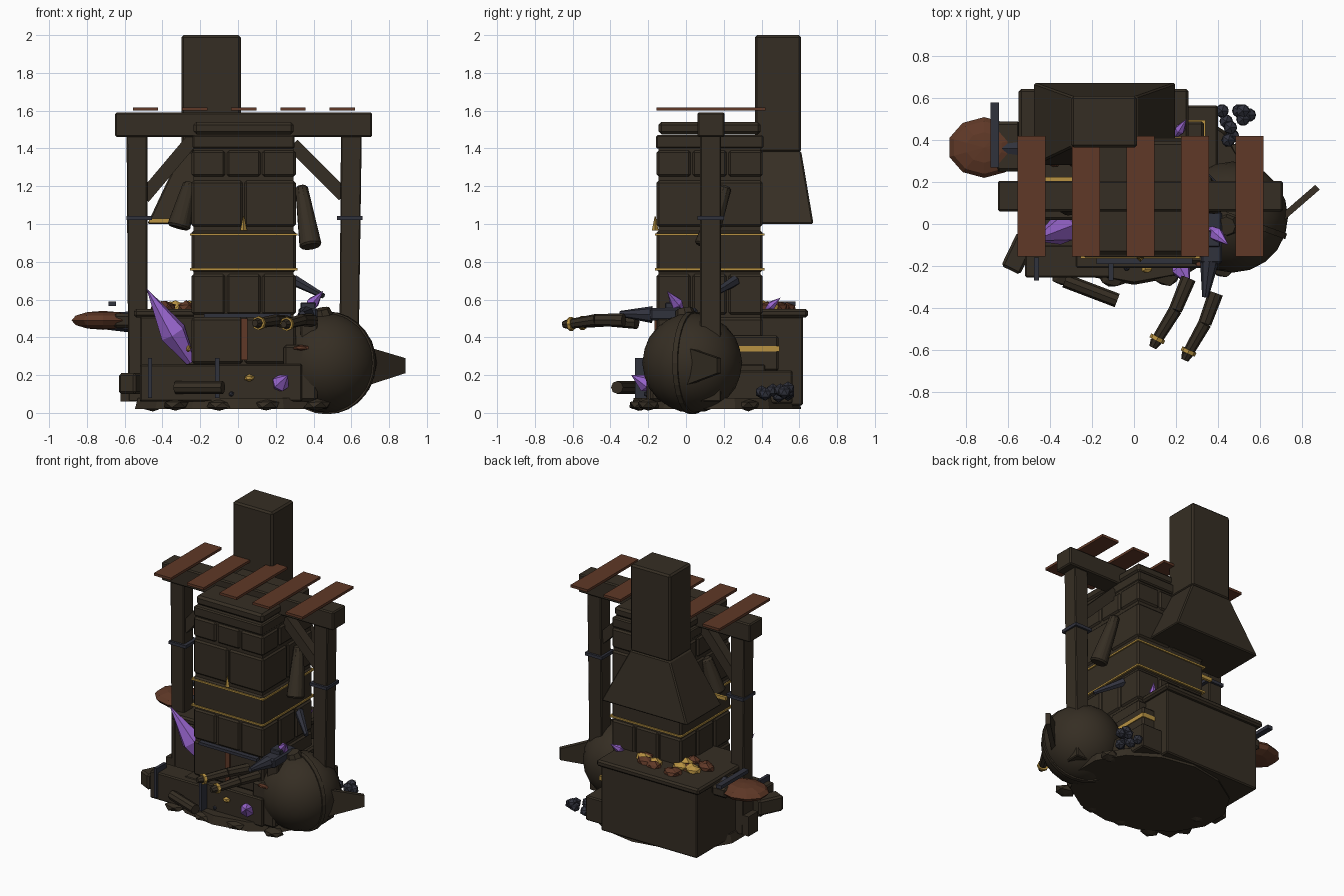
import bpy, bmesh, math, random
from mathutils import Vector, Matrix

if "Cube" in bpy.data.objects:
    bpy.data.objects.remove(bpy.data.objects["Cube"])

random.seed(4)


def material(name, rgb):
    m = bpy.data.materials.new(name)
    m.diffuse_color = (*rgb, 1)
    m.use_nodes = True
    m.node_tree.nodes["Principled BSDF"].inputs["Base Color"].default_value = m.diffuse_color
    return m


DARK = material("soot brown", (0.036, 0.027, 0.017))
WOOD = material("red brown wood", (0.115, 0.040, 0.020))
GOLD = material("gold", (0.48, 0.29, 0.055))
VIOLET = material("violet crystal", (0.34, 0.14, 0.66))
IRON = material("blue grey iron", (0.030, 0.032, 0.046))


def finish(name, bm, mat, bevel=0, smooth=False):
    bmesh.ops.recalc_face_normals(bm, faces=bm.faces[:])
    me = bpy.data.meshes.new(name)
    bm.to_mesh(me)
    bm.free()
    me.materials.append(mat)
    ob = bpy.data.objects.new(name, me)
    bpy.context.collection.objects.link(ob)
    if bevel:
        b = ob.modifiers.new("soft edges", 'BEVEL')
        b.width, b.segments, b.limit_method = bevel, 1, 'ANGLE'
    if smooth:
        for p in me.polygons:
            p.use_smooth = True
    return ob


def box(name, lo, hi, mat=DARK, bevel=0.008, top=None, turn=0):
    """Box between two corners; top=(x0, x1, y0, y1) makes it a frustum."""
    bm = bmesh.new()
    c = [(a + b) / 2 for a, b in zip(lo, hi)]
    bmesh.ops.create_cube(bm, size=1)
    for v in bm.verts:
        s = [k > 0 for k in v.co]
        p = [hi[i] if s[i] else lo[i] for i in range(3)]
        if top and s[2]:
            p[0], p[1] = top[s[0]], top[2 + s[1]]
        v.co = p
    if turn:
        bmesh.ops.rotate(bm, verts=bm.verts[:], cent=c, matrix=Matrix.Rotation(turn, 3, 'Z'))
    return finish(name, bm, mat, bevel)


def rod(name, p, q, r1, r2, mat=DARK, n=8, bevel=0, square=False):
    """Tapered bar from p to q."""
    p, q = Vector(p), Vector(q)
    bm = bmesh.new()
    m = Matrix.Translation((p + q) / 2) @ (q - p).to_track_quat('Z', 'Y').to_matrix().to_4x4()
    if square:
        m = m @ Matrix.Rotation(math.pi / 4, 4, 'Z')
    bmesh.ops.create_cone(bm, cap_ends=True, segments=4 if square else n,
                          radius1=r1, radius2=r2, depth=(q - p).length, matrix=m)
    return finish(name, bm, mat, bevel)


def lump(name, c, r, mat=DARK, sub=1, smooth=False, jitter=0.0):
    bm = bmesh.new()
    bmesh.ops.create_icosphere(bm, subdivisions=sub, radius=1)
    for v in bm.verts:
        k = 1 + random.uniform(-jitter, jitter)
        v.co = [c[i] + v.co[i] * r[i] * k for i in range(3)]
    return finish(name, bm, mat, 0, smooth)


def crystal(name, p, q, r):
    p, q = Vector(p), Vector(q)
    mid = p.lerp(q, 0.4)
    rod(name + "_root", p, mid, r * 0.35, r, VIOLET, 6)
    rod(name + "_tip", mid, q, r, 0.0, VIOLET, 6)


# ground slab and rubble
bm = bmesh.new()
bmesh.ops.create_cone(bm, cap_ends=True, segments=14, radius1=1, radius2=0.97, depth=0.06)
for v in bm.verts:
    v.co = (v.co.x * 0.56, v.co.y * 0.45 + 0.16, v.co.z + 0.05)
finish("ground_slab", bm, DARK)
for x, y in ((-0.33, -0.24), (0.42, -0.2), (0.48, 0.33), (-0.45, 0.1), (0.15, -0.24), (-0.1, -0.25)):
    lump("rubble", (x, y, 0.042), (0.075, 0.06, 0.032), DARK, 1, False, 0.1)

# furnace tower: plinth, core, stone courses, caps
X0, X1, Y0, Y1 = -0.25, 0.31, -0.16, 0.41
box("tower_plinth", (-0.28, -0.21, 0.06), (0.34, 0.42, 0.26))
box("tower_core", (X0 + .015, Y0 + .015, 0.1), (X1 - .015, Y1 - .015, 1.42), DARK, 0)
for z0, z1, n in ((0.26, 0.505, 2), (0.52, 0.735, 3), (0.745, 0.965, 1), (0.985, 1.23, 2), (1.25, 1.39, 3)):
    w, d = (X1 - X0) / n, (Y1 - Y0) / n
    for i in range(n):
        for j in range(n):
            if n > 2 and i == j == 1:
                continue
            box("tower_stone", (X0 + w * i + .004, Y0 + d * j + .004, z0),
                (X0 + w * (i + 1) - .004, Y0 + d * (j + 1) - .004, z1), DARK, 0.012)
box("tower_cap_lower", (X0 + .01, Y0, 1.40), (X1 - .01, Y1, 1.47))
box("tower_cap_upper", (X0 + .015, Y0 + .015, 1.475), (X1 - .015, Y1 - .015, 1.54), DARK, 0.015)
for z in (0.76, 0.945):
    box("gold_band", (X0 - .005, Y0 - .005, z - .006), (X1 + .005, Y1 + .005, z + .006), GOLD, 0)
rod("gold_spike", (0.03, -0.163, 0.965), (0.03, -0.163, 1.04), 0.018, 0.003, GOLD, 4)
box("door_plank", (0.015, -0.168, 0.28), (0.05, -0.155, 0.50), WOOD, 0)
box("door_lintel_bar", (-0.18, -0.19, 0.505), (0.28, -0.155, 0.525), IRON, 0)

# timber frame and roof slats
box("top_beam", (-0.65, 0.06, 1.46), (0.71, 0.205, 1.59))
for name, xb, xt in (("left_post", -0.53, -0.535), ("right_post", 0.585, 0.60)):
    box(name, (xb - .05, 0.075, 0.06), (xb + .05, 0.185, 1.47), DARK, 0.006,
        (xt - .055, xt + .055, 0.075, 0.185))
    box("post_bracket", (xb - .06, 0.06, 1.02), (xb + .075, 0.2, 1.042), IRON, 0)
rod("left_brace", (-0.5, 0.13, 1.14), (-0.23, 0.13, 1.46), 0.05, 0.05, square=True)
rod("right_brace", (0.56, 0.13, 1.15), (0.29, 0.13, 1.42), 0.05, 0.05, square=True)
for i in range(5):
    x = -0.49 + 0.2605 * i
    box("roof_slat", (x - .067, -0.155, 1.60), (x + .067, 0.42, 1.618), WOOD, 0)

# forge hearth, coals, hood, chimney
box("hearth_body", (-0.52, 0.02, 0.04), (0.24, 0.62, 0.51))
box("hearth_rim", (-0.55, 0.02, 0.505), (0.26, 0.645, 0.55), DARK, 0.012)
for i in range(16):
    c = (random.uniform(-0.42, 0.08), random.uniform(0.28, 0.56), 0.555)
    lump("ember", c, (0.06, 0.05, 0.035), WOOD if i % 3 else GOLD, 1, False, 0.2)
box("hood", (-0.48, 0.28, 1.0), (0.20, 0.675, 1.385), DARK, 0.008, (-0.30, 0.015, 0.365, 0.61))
box("chimney", (-0.30, 0.365, 1.38), (0.015, 0.61, 2.0), DARK, 0.012)

# round bellows sack with seam and tail fin
SC = Vector((0.47, 0.033, 0.265))
lump("round_sack", SC, (0.265, 0.265, 0.265), DARK, 3, True)
bm = bmesh.new()
N = 28
rings = []
for i in range(N):
    a = math.tau * i / N
    d = Vector((0.94 * math.cos(a), -0.34 * math.cos(a), math.sin(a)))
    s = Vector((0.34, 0.94, 0)) * 0.014
    rings.append([bm.verts.new(SC + d * r + s * k) for r, k in ((.25, -1), (.272, -1), (.272, 1), (.25, 1))])
for i in range(N):
    a, b = rings[i], rings[(i + 1) % N]
    for k in range(4):
        bm.faces.new((a[k], a[k - 1], b[k - 1], b[k]))
finish("sack_seam", bm, DARK)
rod("sack_knot", (0.45, 0.0, 0.5), (0.44, -0.01, 0.55), 0.06, 0.045)
bm = bmesh.new()
for x, y, z0, z1 in ((0.69, 0.015, 0.15, 0.345), (0.875, 0.175, 0.21, 0.29)):
    for k in (-0.011, 0.011):
        for z in (z0, z1):
            bm.verts.new((x - k, y + k, z))
bmesh.ops.convex_hull(bm, input=bm.verts[:])
finish("tail_fin", bm, DARK)

# anvil on a stump, with horn and two tong arms
box("anvil_stump", (0.24, -0.19, 0.06), (0.42, 0.06, 0.36), DARK, 0.015)
box("anvil_waist", (0.33, -0.15, 0.34), (0.42, 0.02, 0.5), DARK)
box("anvil_body", (0.32, -0.19, 0.49), (0.42, 0.06, 0.555), IRON, 0.01)
rod("anvil_horn", (0.36, -0.18, 0.52), (0.34, -0.35, 0.525), 0.045, 0.015, IRON)
box("anvil_top", (0.33, -0.11, 0.55), (0.41, -0.03, 0.585), IRON, 0.005)
for p, q in (((0.26, -0.26, 0.48), (0.105, -0.56, 0.475)), ((0.39, -0.33, 0.49), (0.255, -0.62, 0.47))):
    p, q = Vector(p), Vector(q)
    mid = p.lerp(q, 0.5) + Vector((0.015, 0, 0.012))
    rod("tong_arm_rear", p, mid, 0.036, 0.032)
    rod("tong_arm_front", mid, q, 0.032, 0.026)
    rod("tong_ring", p.lerp(q, 0.93), p.lerp(q, 0.99), 0.037, 0.037, GOLD)
    rod("tong_tip", q, q + (q - p) * 0.1, 0.028, 0.018)
rod("iron_spike", (0.3, 0.26, 0.70), (0.45, 0.13, 0.62), 0.03, 0.015, IRON, 6)

# trough with straps, corner block, loose log
box("trough", (-0.52, -0.255, 0.06), (-0.1, -0.1, 0.255))
for x in (-0.465, -0.11):
    box("trough_strap", (x - .011, -0.27, 0.08), (x + .011, -0.16, 0.29), IRON, 0)
box("corner_block", (-0.6, -0.23, 0.1), (-0.5, -0.05, 0.21), DARK, 0.012, None, -0.45)
rod("corner_post", (-0.57, 0.13, 0.06), (-0.57, 0.13, 0.2), 0.075, 0.075, square=True)
rod("loose_log", (-0.33, -0.27, 0.135), (-0.08, -0.365, 0.135), 0.034, 0.034)

# hanging bags and gold hook bar
rod("right_bag", (0.335, 0.21, 1.2), (0.385, 0.10, 0.88), 0.035, 0.062, DARK, 10, 0.012)
rod("left_bag", (-0.25, 0.13, 1.22), (-0.315, 0.10, 0.98), 0.04, 0.065, DARK, 10, 0.012)
box("gold_hook_bar", (-0.47, 0.205, 1.005), (-0.26, 0.225, 1.03), GOLD, 0)

# hand bellows on the left
bm = bmesh.new()
bmesh.ops.create_uvsphere(bm, u_segments=10, v_segments=6, radius=1)
for v in bm.verts:
    v.co = (-0.715 + v.co.x * 0.175, 0.365 + v.co.y * 0.145, 0.49 + v.co.z * 0.05)
finish("bellows_leather", bm, WOOD)
rod("bellows_collar", (-0.69, 0.36, 0.485), (-0.52, 0.36, 0.48), 0.045, 0.06, IRON)
box("bellows_back", (-0.66, 0.25, 0.45), (-0.54, 0.49, 0.525), DARK, 0.015)
box("bellows_bar", (-0.685, 0.27, 0.565), (-0.645, 0.58, 0.59), IRON, 0)

# chest with gold band, step and coal pile
box("chest_step", (0.2, 0.2, 0.05), (0.40, 0.565, 0.225))
box("chest", (0.2, 0.2, 0.22), (0.335, 0.49, 0.41), DARK, 0.012)
box("chest_band", (0.2, 0.195, 0.325), (0.341, 0.496, 0.355), GOLD, 0)
for x, y, z in ((.45, .40, .11), (.46, .46, .12), (.52, .50, .12), (.55, .52, .11), (.5, .54, .11),
                (.42, .54, .1), (.47, .42, .1), (.44, .49, .09), (.52, .54, .13)):
    lump("coal", (x, y, z), (0.036, 0.036, 0.036), IRON, 1)

# crystals and nuggets
crystal("large_crystal", (-0.25, 0.01, 0.27), (-0.485, -0.08, 0.66), 0.075)
crystal("shelf_crystal", (0.36, -0.02, 0.54), (0.45, -0.10, 0.645), 0.035)
crystal("front_crystal", (0.20, -0.17, 0.13), (0.265, -0.29, 0.20), 0.048)
crystal("rear_crystal", (0.2, 0.42, 0.54), (0.25, 0.5, 0.61), 0.025)
lump("gold_nugget", (0.06, -0.215, 0.185), (0.03, 0.02, 0.02), GOLD)
lump("small_gold_nugget", (-0.262, -0.1, 0.34), (0.015, 0.02, 0.02), GOLD)
lump("iron_stud", (-0.035, -0.21, 0.1), (0.015, 0.015, 0.015), IRON)
lump("clay_lump", (0.335, -0.19, 0.345), (0.05, 0.02, 0.015), WOOD)
